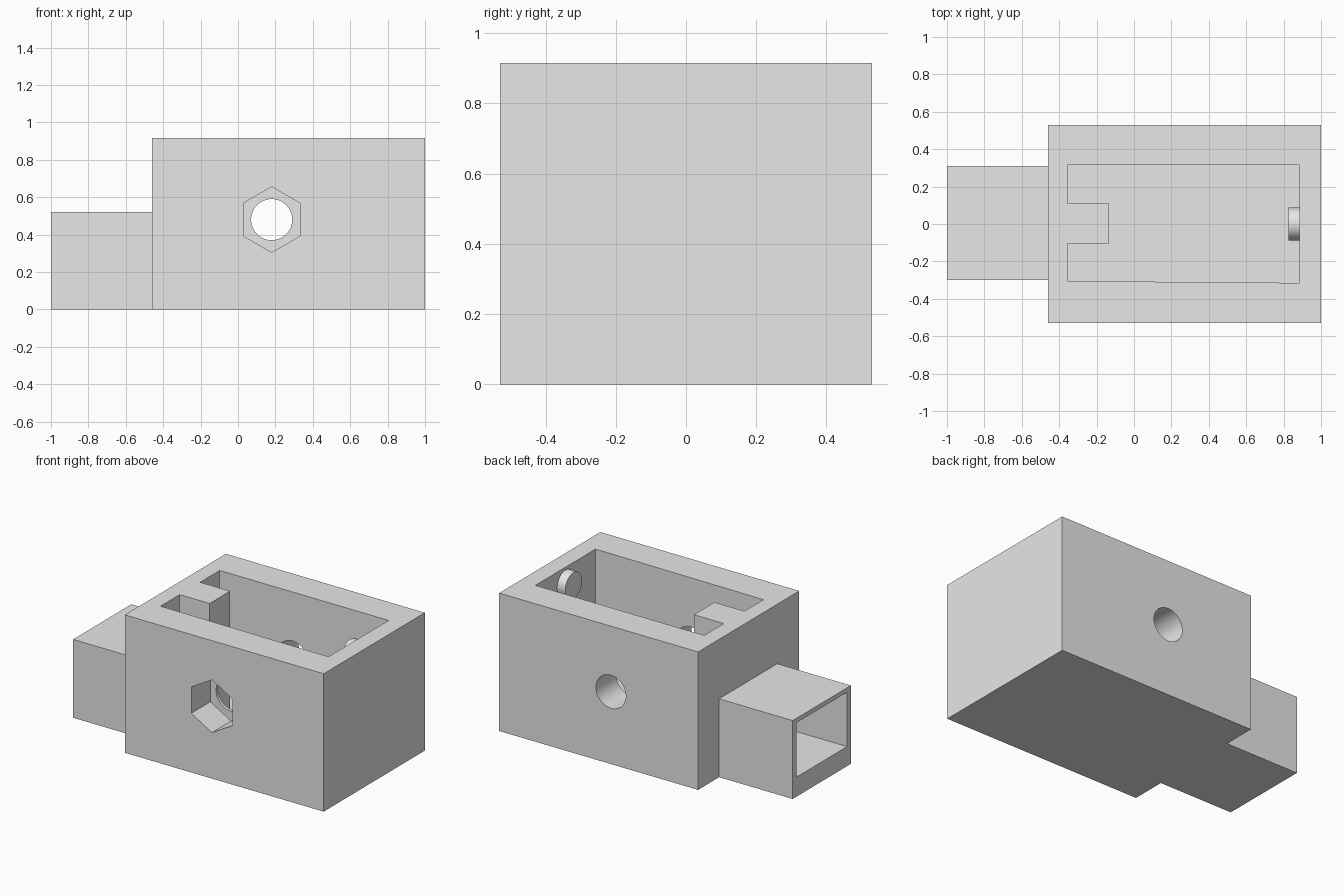
import bpy
import bmesh
from math import pi
from mathutils import Matrix, Vector

if "Cube" in bpy.data.objects:
    bpy.data.objects.remove(bpy.data.objects["Cube"], do_unlink=True)

grey = bpy.data.materials.new("plain_grey")
grey.use_nodes = True
grey.diffuse_color = (0.8, 0.8, 0.8, 1)
grey.node_tree.nodes["Principled BSDF"].inputs["Base Color"].default_value = (0.8, 0.8, 0.8, 1)


def finish(name, bm):
    bmesh.ops.recalc_face_normals(bm, faces=bm.faces)
    mesh = bpy.data.meshes.new(name)
    bm.to_mesh(mesh)
    bm.free()
    mesh.materials.append(grey)
    obj = bpy.data.objects.new(name, mesh)
    bpy.context.collection.objects.link(obj)
    return obj


def prism(name, outline, bottom, top):
    """Extrude an x, y outline between two heights."""
    bm = bmesh.new()
    face = bm.faces.new([bm.verts.new((x, y, bottom)) for x, y in outline])
    grown = bmesh.ops.extrude_face_region(bm, geom=[face])["geom"]
    verts = [v for v in grown if isinstance(v, bmesh.types.BMVert)]
    bmesh.ops.translate(bm, verts=verts, vec=(0, 0, top - bottom))
    return finish(name, bm)


def block(name, x0, x1, y0, y1, z0, z1):
    return prism(name, [(x0, y0), (x1, y0), (x1, y1), (x0, y1)], z0, z1)


def rod(name, start, end, radius, sides, spin=0):
    """Cylinder running from one point to another."""
    start, end = Vector(start), Vector(end)
    axis = end - start
    turn = axis.to_track_quat('Z', 'Y').to_matrix().to_4x4()
    bm = bmesh.new()
    bmesh.ops.create_cone(bm, cap_ends=True, segments=sides, radius1=radius,
                          radius2=radius, depth=axis.length,
                          matrix=Matrix.Translation((start + end) / 2) @ turn
                          @ Matrix.Rotation(spin, 4, 'Z'))
    return finish(name, bm)


def carve(obj, cutters):
    """Subtract the cutters, bake the result and delete them."""
    for cutter in cutters:
        cutter.hide_render = True
        mod = obj.modifiers.new("cut", 'BOOLEAN')
        mod.operation = 'DIFFERENCE'
        mod.solver = 'EXACT'
        mod.object = cutter
    graph = bpy.context.evaluated_depsgraph_get()
    baked = bpy.data.meshes.new_from_object(obj.evaluated_get(graph))
    obj.modifiers.clear()
    obj.data = baked
    for cutter in cutters:
        bpy.data.objects.remove(cutter, do_unlink=True)


def smooth(obj):
    bpy.ops.object.select_all(action='DESELECT')
    obj.select_set(True)
    bpy.context.view_layer.objects.active = obj
    bpy.ops.object.shade_smooth_by_angle(angle=pi / 6)


# Housing: open-topped box whose cavity wraps around a tab on the end wall
housing = block("housing", -0.46, 1, -0.53, 0.53, 0, 0.915)
cavity = prism("cavity_cutter", [
    (-0.355, -0.305), (0.885, -0.315), (0.885, 0.315), (-0.355, 0.315),
    (-0.355, 0.11), (-0.135, 0.11), (-0.135, -0.105), (-0.355, -0.105)], 0.13, 1.1)

# Cross bolt hole with a hexagonal nut recess in the front wall
bolt = rod("bolt_cutter", (0.18, -0.7, 0.48), (0.18, 0.7, 0.48), 0.11, 48)
nut = rod("nut_cutter", (0.18, -0.7, 0.48), (0.18, -0.33, 0.48), 0.175, 6)
# Stand the hexagon on one corner
highest = max(v.co.z for v in nut.data.vertices)
if highest < 0.48 + 0.17:
    centre = Matrix.Translation((0.18, 0, 0.48))
    nut.data.transform(centre @ Matrix.Rotation(pi / 6, 4, 'Y') @ centre.inverted())
carve(housing, [cavity, bolt, nut])
smooth(housing)

# Neck: hollow rectangular socket
neck = block("neck_socket", -1, -0.46, -0.30, 0.31, 0, 0.52)
carve(neck, [block("socket_cutter", -1.1, -0.4, -0.26, 0.27, 0.13, 0.49)])

# Round locating peg on the far end wall of the cavity
peg = rod("locating_peg", (0.825, 0, 0.81), (0.9, 0, 0.81), 0.087, 48)
smooth(peg)
